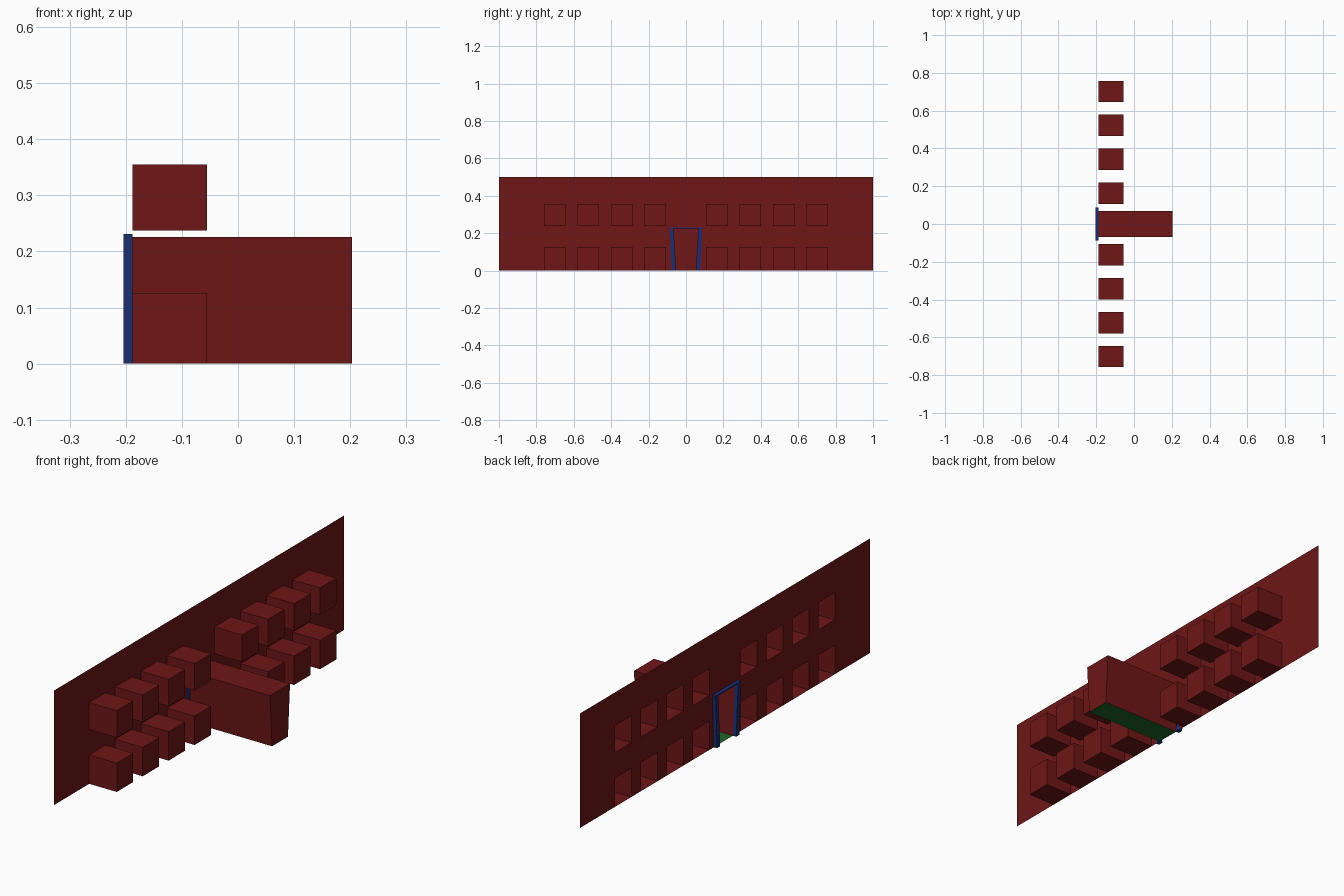
import bpy

if "Cube" in bpy.data.objects:
    bpy.data.objects.remove(bpy.data.objects["Cube"])

WALL_X = -0.188
NICHE_X = -0.055
HALL_X = 0.203
HEIGHT = 0.5
ROWS = [(0.0, 0.126), (0.237, 0.355)]
RIGHT = [(0.107, 0.221), (0.286, 0.4), (0.465, 0.579), (0.645, 0.758)]
COLS = [(-b, -a) for a, b in reversed(RIGHT)] + RIGHT


def material(name, rgb):
    m = bpy.data.materials.new(name)
    m.diffuse_color = (*rgb, 1)
    m.use_nodes = True
    m.node_tree.nodes["Principled BSDF"].inputs["Base Color"].default_value = m.diffuse_color
    return m


red = material("red_paint", (0.156, 0.008, 0.008))
blue = material("blue_paint", (0.011, 0.027, 0.17))
green = material("green_floor", (0.012, 0.13, 0.022))


def add_mesh(name, verts, faces, mat):
    me = bpy.data.meshes.new(name)
    me.from_pydata(verts, [], faces)
    me.materials.append(mat)
    ob = bpy.data.objects.new(name, me)
    bpy.context.collection.objects.link(ob)
    return ob


def prism(name, outline, x0, x1, mat, front=True, skip=()):
    """Extrude a (y, z) outline along x; sides can be skipped, front left open."""
    n = len(outline)
    verts = [(x, y, z) for x in (x0, x1) for y, z in outline]
    sides = [(i, (i + 1) % n, n + (i + 1) % n, n + i) for i in range(n) if i not in skip]
    faces = sides + [tuple(range(n, 2 * n))]
    if front:
        faces.append(tuple(reversed(range(n))))
        faces = [tuple(reversed(f)) for f in faces]
    return add_mesh(name, verts, faces, mat)


def rect(y0, y1, z0, z1):
    return [(y0, z0), (y1, z0), (y1, z1), (y0, z1)]


# Door shape: tapered, wider at the top
OUT_B, OUT_T, OUT_Z = 0.077, 0.087, 0.231
IN_B, IN_T, IN_Z = 0.055, 0.069, 0.226

# Thin facade sheet with window and door openings
panels = []
mid = COLS[4][0]
z_cuts = [0, ROWS[0][1], ROWS[1][0], ROWS[1][1], HEIGHT]
y_cuts = [-1] + [y for c in COLS for y in c] + [1]
for i, (y0, y1) in enumerate(zip(y_cuts, y_cuts[1:])):
    if i == 8:                                   # door bay
        panels.append(rect(-mid, mid, OUT_Z, HEIGHT))
        panels.append([(-mid, 0), (-OUT_B, 0), (-OUT_T, OUT_Z), (-mid, OUT_Z)])
        panels.append([(OUT_B, 0), (mid, 0), (mid, OUT_Z), (OUT_T, OUT_Z)])
    elif i % 2 == 0:                             # solid pier
        panels.append(rect(y0, y1, 0, HEIGHT))
    else:                                        # bands between windows
        panels.append(rect(y0, y1, z_cuts[1], z_cuts[2]))
        panels.append(rect(y0, y1, z_cuts[3], z_cuts[4]))
verts = [(WALL_X, y, z) for p in panels for y, z in p]
add_mesh("facade_wall", verts,
         [(4 * k + 3, 4 * k + 2, 4 * k + 1, 4 * k) for k in range(len(panels))], red)

# Window recesses, open towards the facade
for r, (z0, z1) in enumerate(ROWS):
    for c, (y0, y1) in enumerate(COLS):
        prism(f"window_recess_{r}_{c}", rect(y0, y1, z0, z1), WALL_X, NICHE_X, red, front=False)

# Entrance hall behind the door, with a green floor
door = [(-IN_B, 0), (IN_B, 0), (IN_T, IN_Z), (-IN_T, IN_Z)]
prism("entrance_hall", door, WALL_X, HALL_X, red, front=False, skip=(0,))
add_mesh("entrance_floor", [(x, y, 0) for x, y in
         ((WALL_X, -IN_B), (HALL_X, -IN_B), (HALL_X, IN_B), (WALL_X, IN_B))],
         [(0, 1, 2, 3)], green)

# Blue door frame: two posts and a lintel in one arch outline
frame = [(-OUT_B, 0), (-IN_B, 0), (-IN_T, IN_Z), (IN_T, IN_Z),
         (IN_B, 0), (OUT_B, 0), (OUT_T, OUT_Z), (-OUT_T, OUT_Z)]
prism("door_frame", frame, -0.204, WALL_X, blue)
